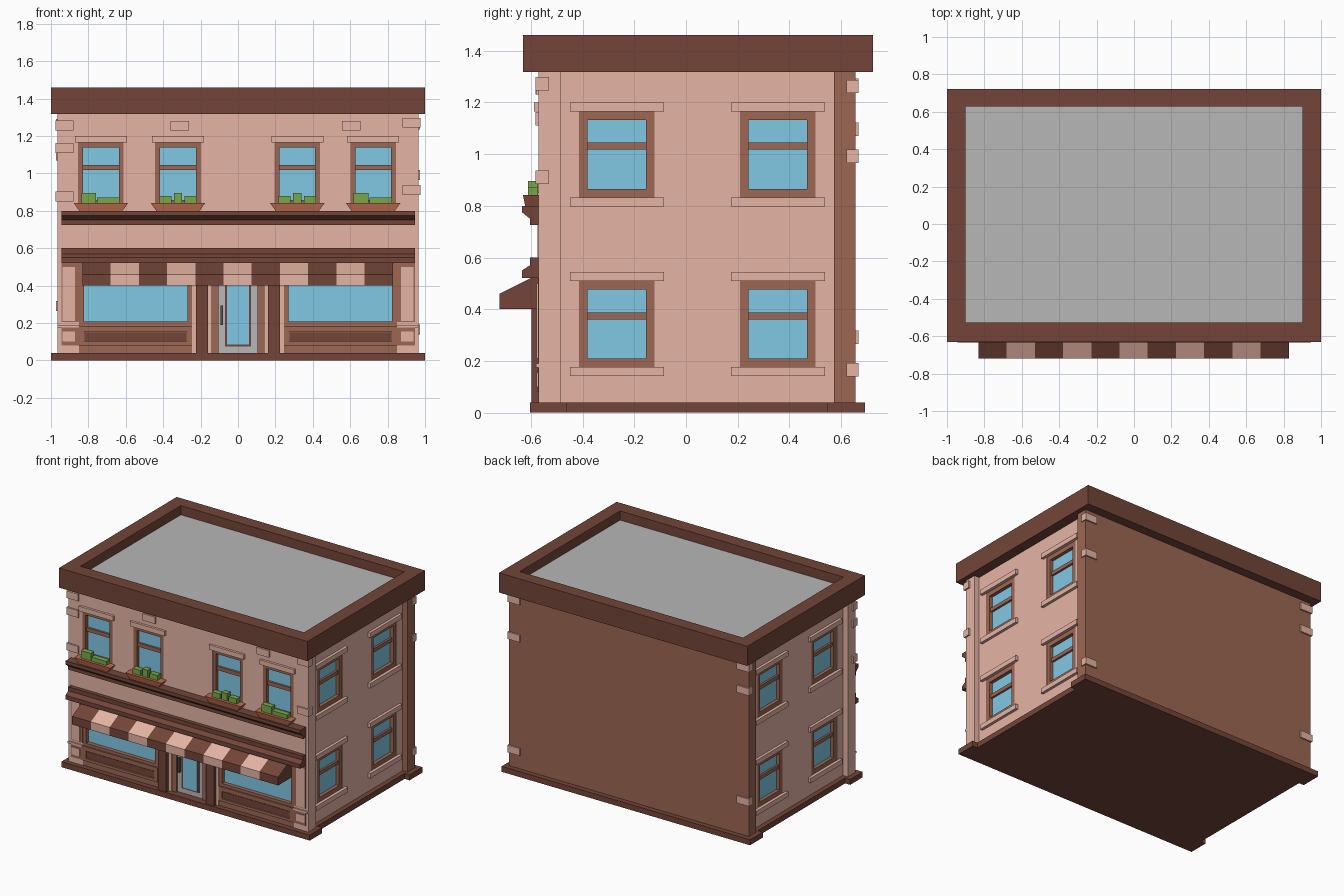
import bpy, bmesh

if "Cube" in bpy.data.objects:
    bpy.data.objects.remove(bpy.data.objects["Cube"])


def material(name, rgb):
    m = bpy.data.materials.new(name)
    lin = [((c / 255 + 0.055) / 1.055) ** 2.4 for c in rgb]
    m.diffuse_color = (*lin, 1)
    m.use_nodes = True
    m.node_tree.nodes["Principled BSDF"].inputs["Base Color"].default_value = m.diffuse_color
    return m


PINK = material("pink_plaster", (230, 181, 165))
DARK = material("dark_brown", (115, 69, 56))
MID = material("mid_brown", (156, 103, 84))
GLASS = material("blue_glass", (129, 200, 228))
GREY = material("roof_grey", (183, 183, 183))
GREEN = material("plant_green", (120, 168, 72))
CLAY = material("terracotta", (190, 108, 80))
IRON = material("handle_grey", (85, 85, 88))


def prism(name, profile, x0, x1, mat):
    """Extrude a (y, z) profile along x."""
    bm = bmesh.new()
    face = bm.faces.new([bm.verts.new((x0, y, z)) for y, z in profile])
    ext = bmesh.ops.extrude_face_region(bm, geom=[face])["geom"]
    bmesh.ops.translate(bm, vec=(x1 - x0, 0, 0),
                        verts=[v for v in ext if isinstance(v, bmesh.types.BMVert)])
    # the first cap is left in place by the extrusion
    bmesh.ops.recalc_face_normals(bm, faces=bm.faces)
    me = bpy.data.meshes.new(name)
    bm.to_mesh(me)
    bm.free()
    me.materials.append(mat)
    ob = bpy.data.objects.new(name, me)
    bpy.context.collection.objects.link(ob)
    return ob


def box(name, x0, x1, y0, y1, z0, z1, mat):
    x0, x1 = sorted((x0, x1))
    return prism(name, [(y0, z0), (y1, z0), (y1, z1), (y0, z1)], x0, x1, mat)


def front(name, u0, u1, d0, d1, z0, z1, mat):
    return box(name, u0, u1, -0.57 - d1, -0.57 - d0, z0, z1, mat)


def side(s):
    def place(name, u0, u1, d0, d1, z0, z1, mat):
        return box(name, s * (0.925 + d0), s * (0.925 + d1), u0, u1, z0, z1, mat)
    return place


def cut(wall, cutter):
    """Cut an opening with a hidden helper box."""
    mod = wall.modifiers.new("opening", 'BOOLEAN')
    mod.operation = 'DIFFERENCE'
    mod.solver = 'EXACT'
    mod.object = cutter
    cutter.hide_render = True
    cutter.hide_viewport = True


def frame(place, name, u0, u1, z0, z1, t, tb, d0, d1, mat):
    """Four bars around an opening; t is the side and top width, tb the bottom width."""
    place(name + "_left", u0, u0 + t, d0, d1, z0, z1, mat)
    place(name + "_right", u1 - t, u1, d0, d1, z0, z1, mat)
    place(name + "_top", u0 + t, u1 - t, d0, d1, z1 - t, z1, mat)
    place(name + "_bottom", u0 + t, u1 - t, d0, d1, z0, z0 + tb, mat)


def window(wall, place, c, z0, half, t, lintel, d, sill):
    z1 = z0 + 0.333
    cut(wall, place("window_cutter", c - half, c + half, -0.05, 0.05, z0, z1, PINK))
    frame(place, "window_frame", c - half, c + half, z0, z1, t, t, -0.05, -0.002, MID)
    place("window_glass", c - half + t, c + half - t, -0.05, -0.027, z0 + t, z1 - t, GLASS)
    place("window_bar", c - half + t, c + half - t, -0.03, -0.012, z0 + 0.185, z0 + 0.212, MID)
    place("lintel", c - lintel, c + lintel, -0.01, d, z1, z1 + 0.035, PINK)
    if sill:
        place("sill", c - lintel, c + lintel, -0.01, d, z0 - 0.035, z0, PINK)


# Base with wider corners
box("base", -0.96, 0.96, -0.603, 0.692, 0, 0.04, DARK)
for s in (-1, 1):
    box("base_front_corner", s * 0.96, s, -0.603, -0.46, 0, 0.04, DARK)
    box("base_back_corner", s * 0.96, s, 0.545, 0.692, 0, 0.04, DARK)

# Walls
walls = box("main_walls", -0.925, 0.925, -0.483, 0.572, 0.04, 1.34, PINK)
box("back_wall", -0.965, 0.965, 0.572, 0.655, 0.04, 1.33, MID)
upper = box("upper_front_wall", -0.965, 0.965, -0.57, -0.483, 0.52, 1.33, PINK)

# Roof deck and parapet ring
box("roof_deck", -0.91, 0.91, -0.54, 0.64, 1.325, 1.393, GREY)
for s in (-1, 1):
    box("parapet_side", s * 0.9, s, -0.63, 0.723, 1.317, 1.46, DARK)
box("parapet_front", -0.9, 0.9, -0.63, -0.527, 1.317, 1.46, DARK)
box("parapet_back", -0.9, 0.9, 0.628, 0.723, 1.317, 1.46, DARK)

# Side windows
for s in (-1, 1):
    for c in (-0.267, 0.355):
        for z in (0.176, 0.832):
            window(walls, side(s), c, z, 0.146, 0.033, 0.182, 0.02, True)

# Upper front windows with flower boxes
for i, c in enumerate((-0.733, -0.321, 0.317, 0.723)):
    window(upper, front, c, 0.832, 0.122, 0.026, 0.139, 0.017, False)
    planter = box("flower_box", c - 0.145, c + 0.145, -0.63, -0.565, 0.80, 0.841, CLAY)
    for v in planter.data.vertices:
        if v.co.z < 0.82:
            v.co.x = c + (v.co.x - c) * 0.8
            v.co.y = max(v.co.y, -0.622)
    if i in (0, 3):
        plants = [(-0.105, -0.025, 0.895), (-0.02, 0.1, 0.87)]
    else:
        plants = [(-0.1, -0.035, 0.878), (-0.022, 0.022, 0.895), (0.036, 0.1, 0.878)]
    for a, b, top in plants:
        box("plant", c + a, c + b, -0.611, -0.572, 0.835, top, GREEN)

# Mouldings and the plain band between them
prism("upper_moulding", [(-0.55, 0.80), (-0.634, 0.80), (-0.634, 0.775),
                         (-0.603, 0.75), (-0.603, 0.725), (-0.55, 0.725)], -0.945, 0.945, DARK)
prism("lower_moulding", [(-0.55, 0.60), (-0.603, 0.60), (-0.603, 0.57),
                         (-0.634, 0.55), (-0.634, 0.52), (-0.55, 0.52)], -0.945, 0.945, DARK)
box("sign_band", -0.93, 0.945, -0.574, -0.56, 0.60, 0.725, PINK)

# Striped awning
w = 1.66 / 11
for i in range(11):
    x = -0.832 + i * w
    prism("awning_stripe", [(-0.56, 0.525), (-0.60, 0.52), (-0.72, 0.46), (-0.72, 0.40), (-0.56, 0.40)],
          x, x + w, PINK if i % 2 else DARK)

# Shop front, mirrored around the door
for s in (-1, 1):
    # end pilasters
    box("corner_pier", s * 0.85, s * 0.965, -0.57, -0.483, 0.04, 0.52, PINK)
    box("pilaster", s * 0.85, s * 0.945, -0.573, -0.56, 0.205, 0.52, MID)
    box("pilaster_panel", s * 0.872, s * 0.938, -0.577, -0.565, 0.21, 0.50, PINK)
    box("pilaster_ledge", s * 0.85, s * 0.965, -0.58, -0.56, 0.175, 0.19, PINK)
    box("pilaster_foot", s * 0.85, s * 0.945, -0.573, -0.56, 0.08, 0.175, MID)
    box("pilaster_foot_panel", s * 0.872, s * 0.938, -0.577, -0.565, 0.10, 0.155, PINK)
    # shop window
    a, b = sorted((s * 0.245, s * 0.85))
    box("shop_glass", a, b, -0.54, -0.483, 0.19, 0.52, GLASS)
    frame(front, "shop_frame", a, b, 0.19, 0.52, 0.026, 0.018, -0.05, 0, MID)
    # panelled bulkhead
    box("bulkhead", a, b, -0.566, -0.483, 0.04, 0.19, MID)
    frame(front, "bulkhead_frame", a, b, 0.08, 0.185, 0.03, 0.02, -0.01, 0.006, MID)
    box("bulkhead_panel", a + 0.03, b - 0.03, -0.57, -0.56, 0.105, 0.15, DARK)
    box("pink_strip", s * 0.225, s * 0.245, -0.572, -0.483, 0.04, 0.52, PINK)
    # entrance
    box("entrance_pillar", s * 0.16, s * 0.225, -0.597, -0.483, 0.04, 0.52, DARK)
    box("entrance_pink_trim", s * 0.138, s * 0.16, -0.57, -0.483, 0.04, 0.52, PINK)
    box("door_jamb", s * 0.105, s * 0.138, -0.56, -0.483, 0.04, 0.52, MID)

# Door
box("door", -0.105, 0.105, -0.545, -0.483, 0.04, 0.52, GREY)
box("door_glass_trim", -0.07, 0.07, -0.549, -0.54, 0.075, 0.46, DARK)
box("door_glass", -0.058, 0.058, -0.552, -0.54, 0.085, 0.45, GLASS)
box("door_handle", -0.093, -0.079, -0.563, -0.54, 0.19, 0.295, IRON)

# Corner stones, at their own heights on each corner
for s, zs in ((-1, (1.23, 1.11, 0.85)), (1, (1.245, 0.885))):
    for z in zs:
        box("front_corner_stone", s * 0.88, s * 0.976, -0.581, -0.53, z, z + 0.052, PINK)
for s, zs in ((-1, (1.24, 1.07, 0.265)), (1, (1.235, 0.965, 0.14))):
    for z in zs:
        box("back_corner_stone", s * 0.875, s * 0.973, 0.62, 0.666, z, z + 0.052, PINK)

# Loose stones in the front wall
for c in (-0.312, 0.605):
    box("wall_stone", c - 0.05, c + 0.05, -0.58, -0.565, 1.23, 1.28, PINK)
